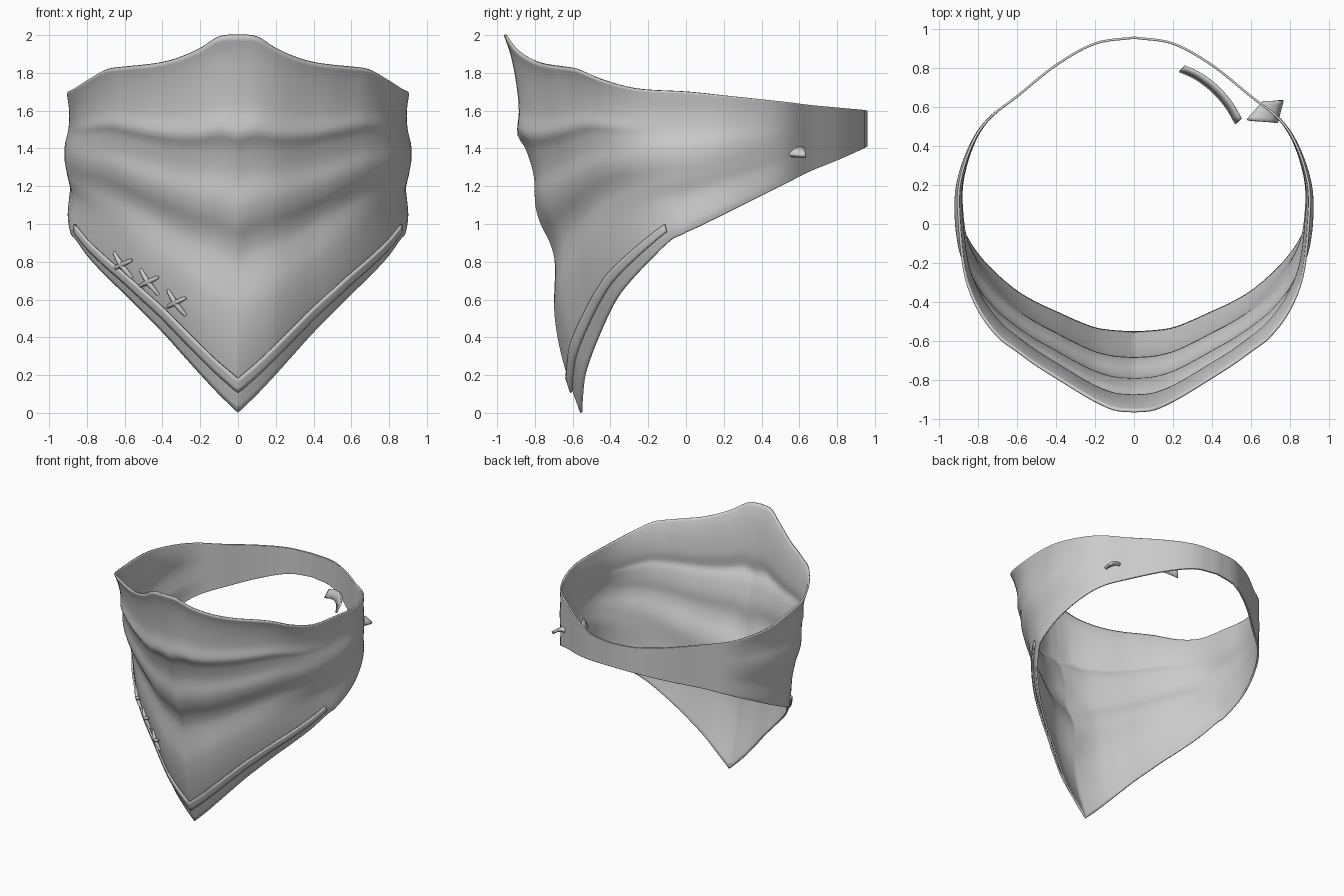
import bpy
from mathutils import Vector
from mathutils.bvhtree import BVHTree

if "Cube" in bpy.data.objects:
    bpy.data.objects.remove(bpy.data.objects["Cube"])

# Half outline from front centre to back centre: x, y (top row), y (bottom row), bottom z, top z
# Negative y values are fractions of the front depth, positive ones are absolute.
COLS = [
    (0, -1, -1, 0, 2), (.1, -.99, -.99, .095, 1.99), (.2, -.945, -.965, .2, 1.93),
    (.3, -.885, -.9, .31, 1.885), (.4, -.82, -.82, .42, 1.855), (.5, -.755, -.74, .52, 1.84),
    (.6, -.68, -.64, .62, 1.83), (.7, -.6, -.5, .715, 1.815), (.8, -.46, -.32, .82, 1.76),
    (.87, -.27, -.14, .915, 1.715), (.9, 0, 0, .955, 1.7), (.9, .2, .2, 1.05, 1.68),
    (.84, .4, .4, 1.15, 1.66), (.75, .54, .54, 1.22, 1.645), (.6, .66, .66, 1.28, 1.63),
    (.4, .82, .82, 1.345, 1.615), (.2, .93, .93, 1.395, 1.605), (0, .96, .96, 1.41, 1.6)]
# Fold profiles by height fraction: front depth and side half-width
FRONT = [(0, .56), (.06, .603), (.125, .645), (.2, .68), (.275, .698), (.4, .695), (.45, .72),
         (.5, .77), (.55, .798), (.625, .805), (.7, .85), (.735, .892), (.8, .885),
         (.875, .9), (.95, .93), (1, .965)]
SIDE = [(0, .888), (.06, .895), (.26, .88), (.39, .9), (.5, .915), (.6, .914),
        (.73, .89), (.86, .885), (1, .9)]
INDEXED = [[(i, c[k]) for i, c in enumerate(COLS)] for k in range(5)]
LAST = len(COLS) - 1


def smooth(pts, t):
    """Cubic Hermite interpolation through (t, value) points."""
    n = len(pts) - 1
    i = 0
    while i < n - 1 and t > pts[i + 1][0]:
        i += 1

    def slope(k):
        a, b = pts[max(k - 1, 0)], pts[min(k + 1, n)]
        return (b[1] - a[1]) / (b[0] - a[0])
    (t0, p0), (t1, p1) = pts[i], pts[i + 1]
    h = t1 - t0
    s = (t - t0) / h
    return ((2*s**3 - 3*s*s + 1) * p0 + (s**3 - 2*s*s + s) * h * slope(i)
            + (3*s*s - 2*s**3) * p1 + (s**3 - s*s) * h * slope(i + 1))


def edges(c):
    return smooth(INDEXED[3], abs(c)), smooth(INDEXED[4], abs(c))


def cloth_point(c, w):
    """Cloth surface: c = signed column, w = height fraction."""
    x, yt, yb = (smooth(INDEXED[k], abs(c)) for k in range(3))
    zb, zt = edges(c)
    y = yb + (yt - yb) * w
    fade = max(0, min(1, 1 - y / .6))
    x *= 1 + (smooth(SIDE, w) / .9 - 1) * fade
    if y < 0:
        y *= smooth(FRONT, w)
    return Vector((x if c >= 0 else -x, y, zb + (zt - zb) * w))


def finish(ob, angle=.7):
    bpy.ops.object.select_all(action='DESELECT')
    bpy.context.view_layer.objects.active = ob
    ob.select_set(True)
    bpy.ops.object.shade_smooth_by_angle(angle=angle)


def sheet(name, rows, thickness, closed=False, offset=-1):
    """Grid mesh from rows of points, given thickness."""
    n = len(rows[0])
    faces = []
    for j in range(len(rows) - 1):
        for i in range(n if closed else n - 1):
            k = (i + 1) % n
            faces.append((j*n + i, j*n + k, j*n + n + k, j*n + n + i))
    me = bpy.data.meshes.new(name)
    me.from_pydata([p for r in rows for p in r], [], faces)
    ob = bpy.data.objects.new(name, me)
    bpy.context.collection.objects.link(ob)
    finish(ob)
    m = ob.modifiers.new("thickness", 'SOLIDIFY')
    m.thickness, m.offset = thickness, offset
    return ob


# Main folded cloth
N, ROWS = 80, 64
grid = [[cloth_point(LAST * i / N, j / ROWS) for i in range(-N + 1, N + 1)]
        for j in range(ROWS + 1)]
cloth = sheet("folded_cloth", grid, .012, closed=True)
tree = BVHTree.FromPolygons([v.co for v in cloth.data.vertices],
                            [p.vertices[:] for p in cloth.data.polygons])

# Raised hem band following the lower edge
END = 8.9
hem = []
for j in range(4):
    row = []
    for i in range(-50, 51):
        c = END * i / 50
        zb, zt = edges(c)
        k = abs(i) / 50
        lo, hi = .11 - .06 * k, .185 - .095 * k
        w = (lo + (hi - lo) * j / 3) / (zt - zb)
        p = cloth_point(c, w)
        out = Vector((p.x, p.y, 0)).normalized()
        row.append(p + out * .003)
    hem.append(row)
sheet("hem_band", hem, .012, offset=1)


# Crossed stitches laid on the cloth
def stitch(name, a, b):
    cu = bpy.data.curves.new(name, 'CURVE')
    cu.dimensions = '3D'
    cu.bevel_depth, cu.bevel_resolution, cu.use_fill_caps = .014, 2, True
    sp = cu.splines.new('POLY')
    sp.points.add(8)
    for i, pt in enumerate(sp.points):
        t = i / 8
        x, z = a[0] + (b[0] - a[0]) * t, a[1] + (b[1] - a[1]) * t
        hit, nor, _, _ = tree.ray_cast(Vector((x, -2, z)), Vector((0, 1, 0)))
        pt.co = (*(hit + nor * .012 * (4 * t * (1 - t))), 1)
        pt.radius = .6 + .4 * 4 * t * (1 - t)
    bpy.context.collection.objects.link(bpy.data.objects.new(name, cu))


for n, (x, z) in enumerate([(-.61, .785), (-.47, .695), (-.325, .585)], 1):
    stitch(f"stitch_{n}_long", (x - .045, z + .065), (x + .05, z - .07))
    stitch(f"stitch_{n}_cross", (x - .05, z - .025), (x + .05, z + .025))

# Tie end inside the back of the cloth
path = [[(i / 4, v) for i, v in enumerate(vals)] for vals in
        [(.245, .33, .415, .485, .535), (.795, .755, .69, .61, .525),
         (1.40, 1.43, 1.455, 1.465, 1.46)]]
strip = [[Vector([smooth(a, i / 16) for a in path]) + Vector((.012 * h, .012 * h, .035 * h))
          for i in range(17)] for h in (-1, 0, 1)]
sheet("inner_tie_end", strip, .014, offset=0)

# Flared tie tip poking out through the cloth
tip = []
for i in range(7):
    t = i / 6
    mid = Vector((.655 + .055 * t, .525 + .105 * t, 1.385 - .01 * t))
    half = Vector((.075 - .025 * t, -.008 + .012 * t, -.018))
    tip.append([mid + half * s + Vector((0, 0, .028 * (1 - s * s) * (1 - .5 * t)))
                for s in (-1, -.5, 0, .5, 1)])
sheet("outer_tie_tip", tip, .022, offset=0)
